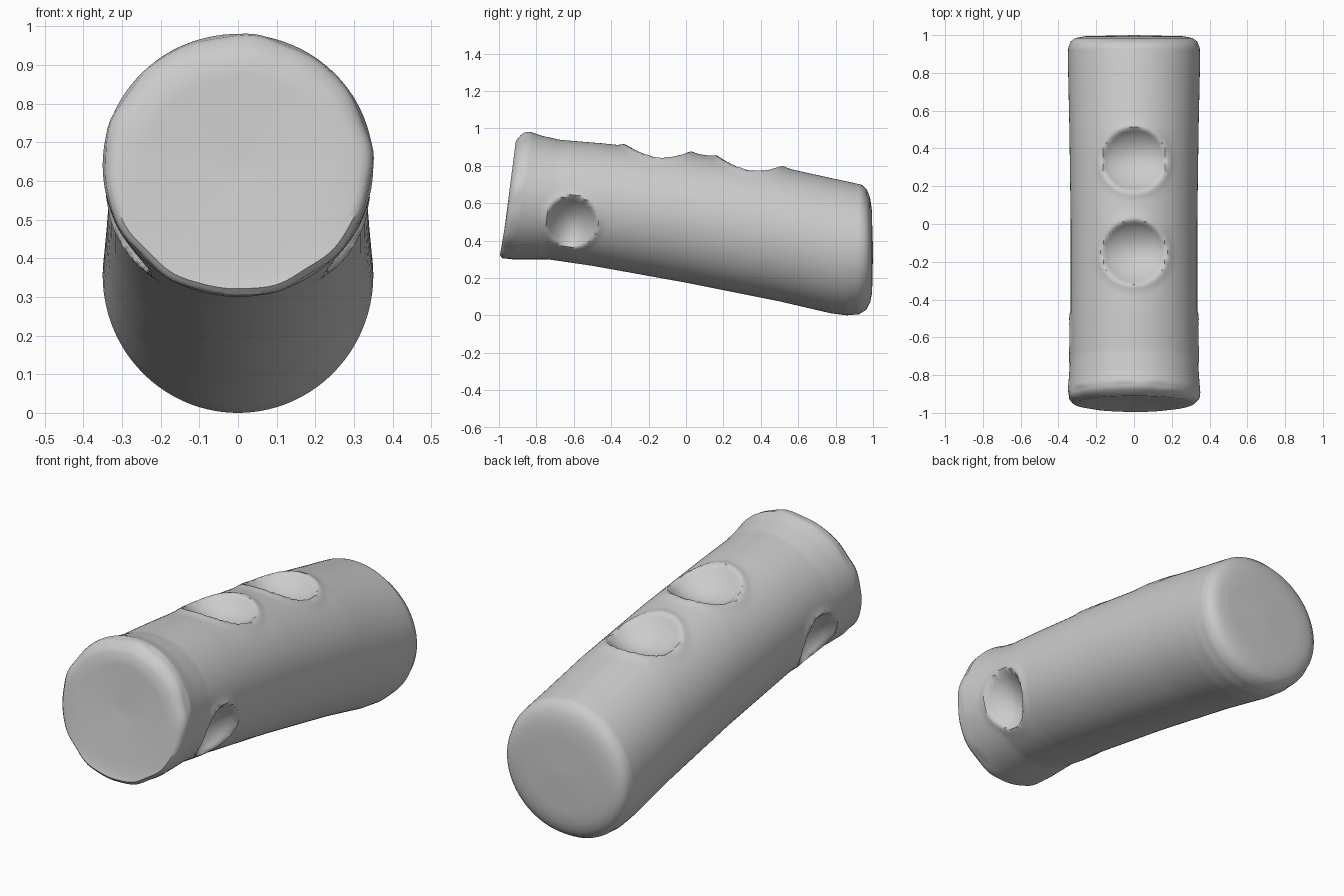
import bpy
import bmesh
from math import sin, cos, pi, hypot, exp
from mathutils import Vector

cube = bpy.data.objects.get("Cube")
if cube:
    bpy.data.objects.remove(cube)

SIDES = 112

# Side outline as stations: bottom y, bottom z, top y, top z, half width
stations = [
    (-0.985, 0.35, -0.91, 0.93, 0.30),
    (-0.995, 0.32, -0.885, 0.96, 0.33),
    (-0.98, 0.303, -0.865, 0.975, 0.345),
    (-0.93, 0.30, -0.83, 0.98, 0.35),
    (-0.86, 0.30, -0.77, 0.96, 0.345),
    (-0.74, 0.30, -0.67, 0.938, 0.337),
    (-0.50, 0.265, -0.45, 0.92, 0.335),
    (0.00, 0.175, 0.00, 0.873, 0.335),
    (0.50, 0.075, 0.50, 0.795, 0.342),
    (0.77, 0.012, 0.78, 0.733, 0.348),
    (0.86, 0.0, 0.88, 0.712, 0.35),
    (0.925, 0.006, 0.94, 0.698, 0.348),
    (0.965, 0.03, 0.967, 0.672, 0.335),
    (0.985, 0.07, 0.984, 0.63, 0.31),
    (0.995, 0.12, 0.993, 0.57, 0.26),
]

# Finger dimples: axis, centre along y, centre across, radius, depth
dimples = [
    ("top", -0.15, 0.0, 0.17, 0.10),
    ("top", 0.34, 0.0, 0.17, 0.10),
    ("side", -0.61, 0.5, 0.135, 0.10),
]


def press(p):
    """Sink the bowl-shaped dimples, with a faint raised lip."""
    for axis, cy, cc, radius, depth in dimples:
        if axis == "top" and p.z > 0.55:
            r = hypot(p.y - cy, p.x - cc) / radius
        elif axis == "side" and abs(p.x) > 0.15:
            r = hypot(p.y - cy, p.z - cc) / radius
        else:
            continue
        d = 0.008 * exp(-((r - 1.05) / 0.14) ** 2)
        if r < 1:
            d -= depth * (1 - r * r)
        if axis == "top":
            p.z += d
        else:
            p.x += d if p.x > 0 else -d
    return p


def ring(bm, s, wobble):
    """One tilted elliptical section of the tube."""
    yb, zb, yt, zt, w = s
    verts = []
    for i in range(SIDES):
        a = 2 * pi * i / SIDES
        k = 1 + wobble * (sin(9 * a + 1) + 0.6 * sin(14 * a))
        h = (1 + k * sin(a)) / 2
        p = Vector((w * k * cos(a), yb + (yt - yb) * h, zb + (zt - zb) * h))
        verts.append(bm.verts.new(press(p)))
    return verts


def cap(bm, edge, centre, flip):
    """Close an end with concentric rings meeting at a centre point."""
    middle = Vector(centre)
    for f in (0.8, 0.5, 0.2):
        inner = [bm.verts.new(middle.lerp(v.co, f)) for v in edge]
        bridge(bm, edge, inner, flip)
        edge = inner
    tip = bm.verts.new(middle)
    for i in range(SIDES):
        bm.faces.new((edge[i], edge[(i + 1) % SIDES], tip))


def bridge(bm, a, b, flip=False):
    for i in range(SIDES):
        j = (i + 1) % SIDES
        bm.faces.new((a[i], a[j], b[j], b[i]))


# Tube body, with finely spaced rings
bm = bmesh.new()
rings = []
for n, (s0, s1) in enumerate(zip(stations, stations[1:])):
    steps = max(2, int((s1[0] - s0[0]) / 0.014))
    for k in range(steps):
        t = k / steps
        s = [u + (v - u) * t for u, v in zip(s0, s1)]
        rings.append(ring(bm, s, 0.007 if n < 3 else 0.0))
rings.append(ring(bm, stations[-1], 0.0))
for a, b in zip(rings, rings[1:]):
    bridge(bm, a, b)

# Slightly dished front end and flat rear end
cap(bm, rings[0], (0, -0.935, 0.64), True)
cap(bm, rings[-1], (0, 1.0, 0.345), False)
bmesh.ops.recalc_face_normals(bm, faces=bm.faces[:])

mesh = bpy.data.meshes.new("grip_body")
bm.to_mesh(mesh)
bm.free()
body = bpy.data.objects.new("grip_body", mesh)
bpy.context.collection.objects.link(body)

# Plain grey material
grey = bpy.data.materials.new("plain_grey")
grey.use_nodes = True
colour = (0.6, 0.6, 0.6, 1)
grey.diffuse_color = colour
grey.node_tree.nodes["Principled BSDF"].inputs["Base Color"].default_value = colour
mesh.materials.append(grey)

bpy.ops.object.select_all(action="DESELECT")
body.select_set(True)
bpy.context.view_layer.objects.active = body
bpy.ops.object.shade_smooth_by_angle(angle=pi / 4)
